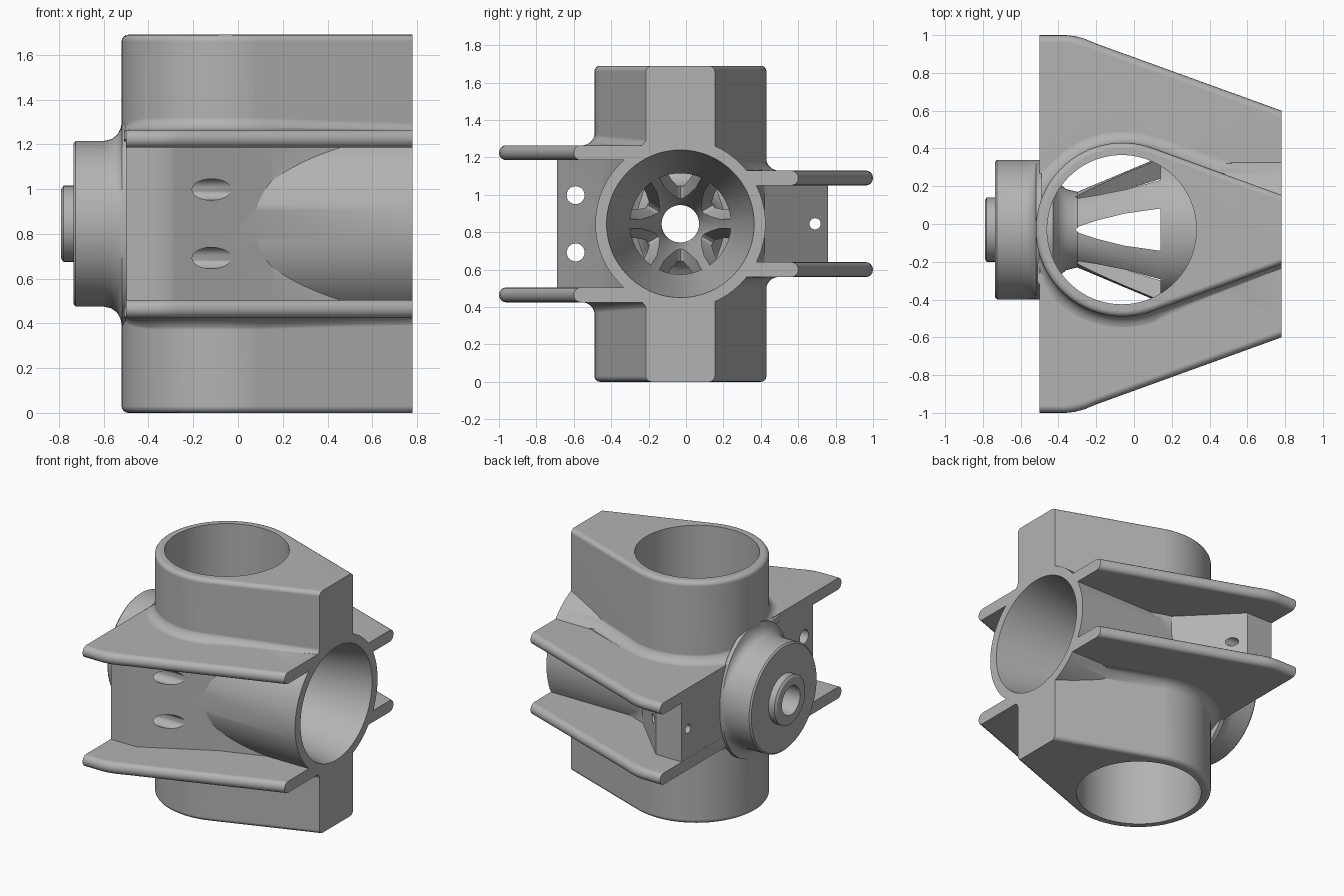
import bpy, bmesh
from math import sin, cos, tan, pi, radians, sqrt
from mathutils import Matrix

old = bpy.data.objects.get("Cube")
if old:
    bpy.data.objects.remove(old, do_unlink=True)

END = 0.85            # everything overshoots, then is trimmed flat at FACE
FACE = 0.78
TAPER = radians(20)


def loft(name, rings):
    """Skin closed rings of points into a capped solid."""
    bm = bmesh.new()
    rows = [[bm.verts.new(p) for p in ring] for ring in rings]
    n = len(rows[0])
    for a, b in zip(rows, rows[1:]):
        for i in range(n):
            j = (i + 1) % n
            bm.faces.new((a[i], a[j], b[j], b[i]))
    caps = [bm.faces.new(rows[0]), bm.faces.new(rows[-1])]
    bmesh.ops.triangulate(bm, faces=caps)
    bmesh.ops.recalc_face_normals(bm, faces=bm.faces)
    mesh = bpy.data.meshes.new(name)
    bm.to_mesh(mesh)
    bm.free()
    obj = bpy.data.objects.new(name, mesh)
    bpy.context.collection.objects.link(obj)
    return obj


def prism(name, outline, z0, z1):
    return loft(name, [[(x, y, z) for x, y in outline] for z in (z0, z1)])


def turned(name, profile, seg=80, y=0, z=0, flare=0):
    """Revolve (x, radius) about the x axis; flare widens it up and down only."""
    rings = []
    for x, r in profile:
        ring = []
        for i in range(seg):
            a = 2 * pi * i / seg
            q = r if not flare or r <= flare or x < -0.6 else flare + (r - flare) * sin(a) ** 2
            ring.append((x, y + q * cos(a), z + q * sin(a)))
        rings.append(ring)
    return loft(name, rings)


def combine(target, tool, op):
    mod = target.modifiers.new(op, 'BOOLEAN')
    mod.operation, mod.solver, mod.object = op, 'EXACT', tool
    bpy.context.view_layer.objects.active = target
    bpy.ops.object.modifier_apply(modifier=mod.name)
    bpy.data.objects.remove(tool, do_unlink=True)


def add(tool):
    combine(body, tool, 'UNION')


def cut(tool):
    combine(body, tool, 'DIFFERENCE')


def teardrop(r, seg=56):
    """Round on the left, straight sides converging towards +x."""
    pts = []
    for i in range(seg + 1):
        a = pi / 2 - TAPER + i / seg * (pi + 2 * TAPER)
        pts.append((-0.06 + r * cos(a), r * sin(a)))
    y = pts[0][1] - (END - pts[0][0]) * tan(TAPER)
    return [(END, y)] + pts + [(END, -y)]


# Tower with rounded top and bottom rims
R, H, B = 0.46, 0.845, 0.03
quarter = [radians(a) for a in (0, 22.5, 45, 67.5, 90)]
rim = [(R - B + B * cos(a), H - B + B * sin(a)) for a in quarter]
levels = [(r, -z) for r, z in reversed(rim)] + rim
body = loft("bored_housing", [[(x, y, z) for x, y in teardrop(r)] for r, z in levels])

# Horizontal barrel
add(turned("barrel", [(-0.1, 0.455), (END, 0.455)], 96))

# Four flange plates with rounded outer edges
PLATES = ((-1, 0.97, 0.38), (1, 1.03, 0.245))
T = 0.04
for side, reach, height in PLATES:
    edge = [(-0.5, 0), (-0.36, 0), (-0.31, 0.006), (-0.26, 0.02), (-0.2, 0.045), (END, 0.425)]
    for up in (-1, 1):
        rings = []
        for k in range(9):
            a = -pi / 2 + pi * k / 8
            inset = T * (1 - cos(a)) * 0.95
            ring = [(x, side * (reach - d - inset), up * height + T * sin(a)) for x, d in edge]
            rings.append(ring + [(END, 0, ring[0][2]), (-0.5, 0, ring[0][2])])
        add(loft("flange", rings))

# Concave fillets where the tower meets the flanges
F = 0.07
for up in (-1, 1):
    rings = []
    for k in range(-1, 9):
        a = max(k, 0) / 8 * pi / 2
        off, rise = F * (1 - sin(a)) - 0.002, F * (1 - cos(a)) - 0.001
        if k < 0:
            rise = -0.04
        ring = []
        for x, y in teardrop(R + off):
            t = min(max((y + 0.35) / 0.7, 0), 1)
            t = t * t * (3 - 2 * t)
            base = 0.42 + (0.285 - 0.42) * t
            ring.append((max(x, -0.51), y, up * (base + rise)))
        rings.append(ring)
    add(loft("fillet", rings))

# Wedge blocks between the flanges
add(prism("front_block", [(-0.499, 0), (-0.499, -0.66), (-0.3, -0.66), (0.35, -0.303), (0.35, 0)],
          -0.37, 0.37))
add(prism("back_block", [(-0.499, 0), (-0.499, 0.79), (-0.3, 0.79), (0.1, 0.39), (0.1, 0)],
          -0.24, 0.24))

# End hub with raised boss
add(turned("hub", [(-0.79, 0.155), (-0.78, 0.17), (-0.735, 0.17), (-0.735, 0.36), (-0.725, 0.37),
                   (-0.6, 0.37), (-0.565, 0.378), (-0.54, 0.397), (-0.525, 0.425), (-0.518, 0.46),
                   (-0.49, 0.46)], flare=0.37))

# Vertical bore
bore = [(-0.065 + 0.395 * cos(2 * pi * i / 96), 0.395 * sin(2 * pi * i / 96)) for i in range(96)]
cut(prism("vertical_bore", bore, -1, 1))

# Slotted cone cage inside the bore
cage = turned("cage", [(-0.47, 0.3), (-0.43, 0.3), (-0.4, 0.25), (-0.36, 0.215), (-0.3, 0.2),
                       (0.14, 0.385), (0.45, 0.4)])
slot = [(-0.31, 0), (-0.29, 0.018), (-0.2, 0.048), (-0.05, 0.085), (0.14, 0.112)]
outline = slot + [(x, -y) for x, y in reversed(slot[1:])]
for k in range(3):
    cutter = prism("slot", outline, -0.6, 0.6)
    cutter.data.transform(Matrix.Rotation(k * pi / 3, 4, 'X'))
    combine(cage, cutter, 'DIFFERENCE')
add(cage)

# Tapered horizontal bore
cut(turned("horizontal_bore", [(-1, 0.1), (-0.42, 0.1), (0.14, 0.27), (0.9, 0.418)], 96))

# Bolt holes through the blocks
for y, z, r in ((-0.56, 0.153, 0.048), (-0.56, -0.153, 0.048), (0.72, 0, 0.03)):
    cut(turned("bolt_hole", [(-0.65, r), (0.3, r)], 32, y, z))

# Trim the open end flat
cut(prism("trim", [(FACE, -2), (2, -2), (2, 2), (FACE, 2)], -2, 2))

# Place, colour and shade
body.data.transform(Matrix.Translation((0, -0.03, H)))
mat = bpy.data.materials.new("light_grey")
mat.use_nodes = True
grey = (0.45, 0.45, 0.45, 1)
mat.diffuse_color = grey
mat.node_tree.nodes["Principled BSDF"].inputs["Base Color"].default_value = grey
body.data.materials.clear()
body.data.materials.append(mat)
for p in body.data.polygons:
    p.material_index = 0
bpy.ops.object.select_all(action='DESELECT')
body.select_set(True)
bpy.context.view_layer.objects.active = body
bpy.ops.object.shade_smooth_by_angle(angle=radians(30))
weighted = body.modifiers.new("even_shading", 'WEIGHTED_NORMAL')
weighted.keep_sharp = True
